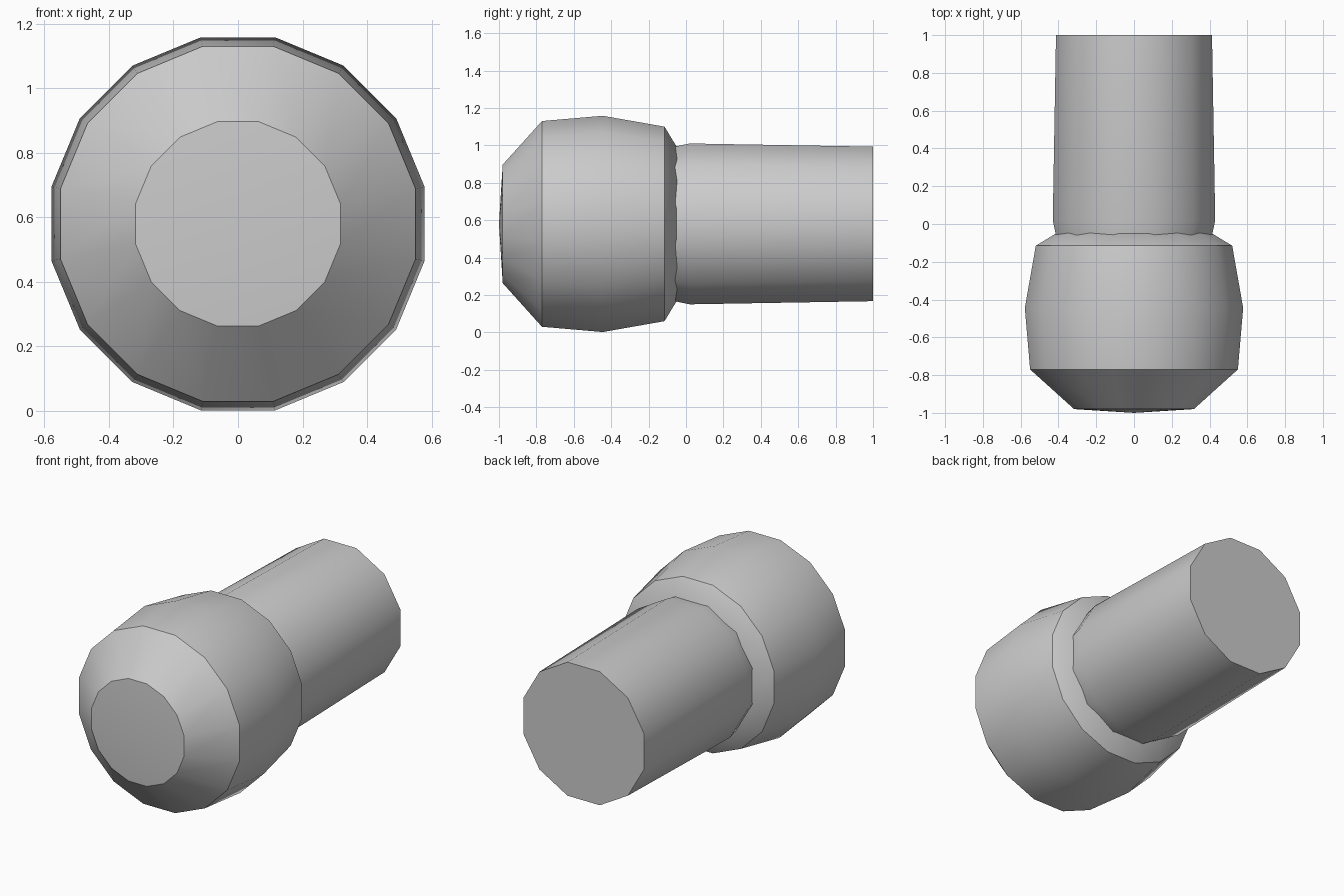
import bpy, bmesh, math

if "Cube" in bpy.data.objects:
    bpy.data.objects.remove(bpy.data.objects["Cube"])

CENTRE_Z = 0.58

grey = bpy.data.materials.new("light_grey")
grey.diffuse_color = (0.6, 0.6, 0.6, 1)
grey.use_nodes = True
grey.node_tree.nodes["Principled BSDF"].inputs["Base Color"].default_value = grey.diffuse_color


def lathe(name, sides, profile):
    """Turn (y, flat-to-centre distance) pairs round the y axis; radius 0 makes a tip."""
    bm = bmesh.new()
    rings = []
    for y, apothem in profile:
        if apothem == 0:
            rings.append([bm.verts.new((0, y, CENTRE_Z))] * sides)
            continue
        r = apothem / math.cos(math.pi / sides)
        angles = [2 * math.pi * (i + 0.5) / sides for i in range(sides)]
        rings.append([bm.verts.new((r * math.cos(a), y, CENTRE_Z + r * math.sin(a)))
                      for a in angles])
    for a, b in zip(rings, rings[1:]):
        for i in range(sides):
            j = (i + 1) % sides
            bm.faces.new(list(dict.fromkeys((a[i], a[j], b[j], b[i]))))
    # flat caps on open ends
    for ring in (rings[0], rings[-1]):
        if ring[0] is not ring[1]:
            bm.faces.new(ring)
    bmesh.ops.recalc_face_normals(bm, faces=bm.faces)
    mesh = bpy.data.meshes.new(name)
    bm.to_mesh(mesh)
    bm.free()
    mesh.materials.append(grey)
    obj = bpy.data.objects.new(name, mesh)
    bpy.context.collection.objects.link(obj)
    bpy.ops.object.select_all(action='DESELECT')
    obj.select_set(True)
    bpy.context.view_layer.objects.active = obj
    bpy.ops.object.shade_smooth_by_angle(angle=math.radians(35))
    return obj


# Bulging 16-sided head with a very shallow pointed front
lathe("head", 16, [(-1.0, 0), (-0.98, 0.317), (-0.77, 0.55), (-0.445, 0.578),
                   (-0.115, 0.52), (-0.03, 0.38)])

# 12-sided shaft, tapering slightly to the back and tucked into the head
lathe("shaft", 12, [(-0.1, 0.405), (0.02, 0.43), (1.0, 0.413)])
